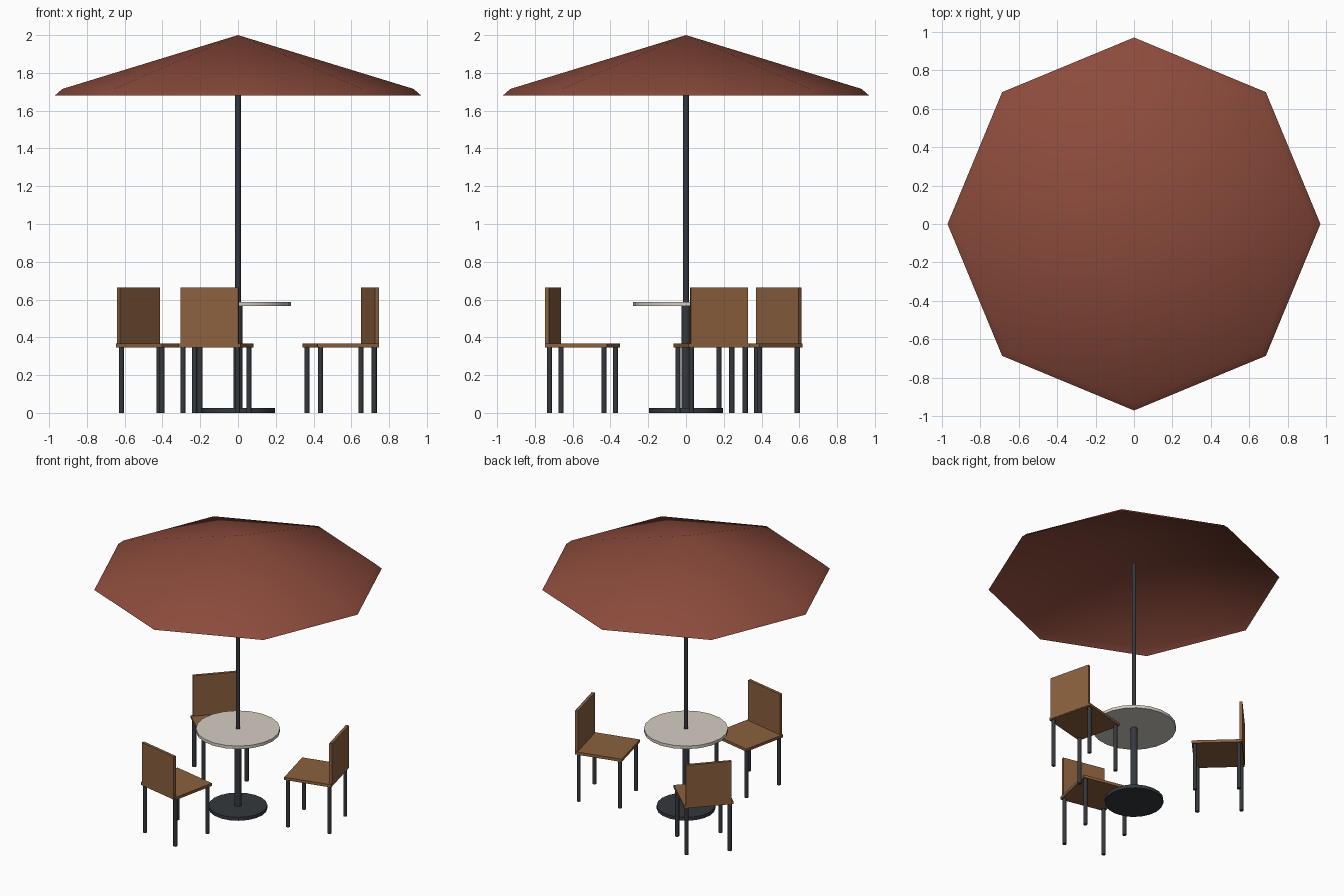
import bpy, bmesh
from math import radians, cos, sin, tau
from mathutils import Matrix, Vector

if "Cube" in bpy.data.objects:
    bpy.data.objects.remove(bpy.data.objects["Cube"])


def material(name, rgb):
    m = bpy.data.materials.new(name)
    m.diffuse_color = (*rgb, 1)
    m.use_nodes = True
    m.node_tree.nodes["Principled BSDF"].inputs["Base Color"].default_value = m.diffuse_color
    return m


CANVAS = material("canvas", (0.26, 0.07, 0.045))
WOOD = material("wood", (0.26, 0.12, 0.05))
METAL = material("dark_metal", (0.035, 0.04, 0.046))
STONE = material("pale_top", (0.66, 0.61, 0.54))


def finish(name, bm, mat, matrix=Matrix(), smooth=None):
    me = bpy.data.meshes.new(name)
    bm.to_mesh(me)
    bm.free()
    me.materials.append(mat)
    ob = bpy.data.objects.new(name, me)
    bpy.context.collection.objects.link(ob)
    ob.matrix_world = matrix
    if smooth:
        bpy.ops.object.select_all(action='DESELECT')
        ob.select_set(True)
        bpy.context.view_layer.objects.active = ob
        bpy.ops.object.shade_smooth_by_angle(angle=radians(smooth))
    return ob


def cylinder(name, r, z0, z1, sides, mat, xy=(0, 0), matrix=Matrix(), smooth=None):
    bm = bmesh.new()
    bmesh.ops.create_cone(bm, cap_ends=True, segments=sides, radius1=r, radius2=r,
                          depth=z1 - z0,
                          matrix=Matrix.Translation((*xy, (z0 + z1) / 2)))
    return finish(name, bm, mat, matrix, smooth)


def box(name, lo, hi, mat, matrix=Matrix()):
    lo, hi = Vector(lo), Vector(hi)
    bm = bmesh.new()
    bmesh.ops.create_cube(bm, size=1, matrix=Matrix.Translation((lo + hi) / 2)
                          @ Matrix.Diagonal((*(hi - lo), 1)))
    return finish(name, bm, mat, matrix)


# Canopy: open eight-sided cone with a short steeper skirt
bm = bmesh.new()
SIDES = 8
rings = [[bm.verts.new((r * cos(tau * i / SIDES), r * sin(tau * i / SIDES), z))
          for i in range(SIDES)] for r, z in ((0.97, 1.68), (0.93, 1.715))]
apex = bm.verts.new((0, 0, 2.0))
for i in range(SIDES):
    j = (i + 1) % SIDES
    bm.faces.new((rings[0][i], rings[0][j], rings[1][j], rings[1][i]))
    bm.faces.new((rings[1][i], rings[1][j], apex))
finish("canopy", bm, CANVAS, smooth=45)

# Table and umbrella pole
cylinder("table_base", 0.195, 0, 0.025, 20, METAL, smooth=30)
cylinder("table_column", 0.025, 0.02, 0.57, 10, METAL, smooth=40)
cylinder("table_top", 0.28, 0.565, 0.587, 20, STONE, smooth=30)
cylinder("umbrella_pole", 0.015, 0.58, 1.83, 8, METAL, smooth=50)

# Chairs: local +x points away from the table
H = 0.167
for n, angle in enumerate((14, 137, 258), 1):
    place = (Matrix.Rotation(radians(angle), 4, 'Z')
             @ Matrix.Translation((0.56, 0, 0)))
    box(f"chair_{n}_seat", (-H, -H, 0.347), (H, H, 0.367), WOOD, place)
    box(f"chair_{n}_back", (0.149, -0.155, 0.352), (0.17, 0.155, 0.663), WOOD, place)
    for sx in (-1, 1):
        for sy in (-1, 1):
            side = ("front" if sx < 0 else "rear") + ("_right" if sy < 0 else "_left")
            cylinder(f"chair_{n}_{side}_leg", 0.014, 0, 0.35, 8, METAL,
                     (sx * 0.147, sy * 0.147), place, smooth=50)
